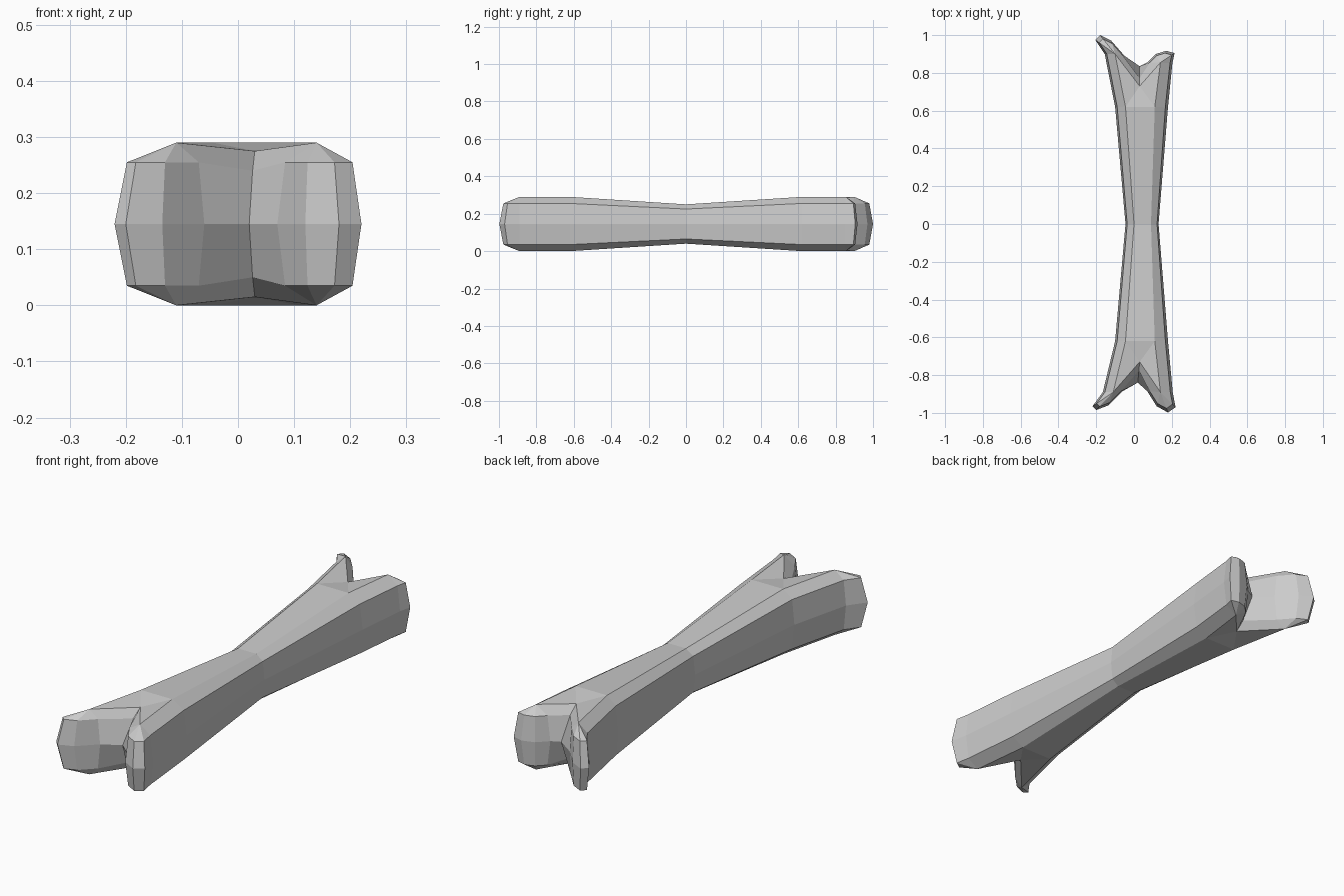
import bpy, bmesh

if "Cube" in bpy.data.objects:
    bpy.data.objects.remove(bpy.data.objects["Cube"])

MID_Z = 0.145

# Widest outline of each forked end, left to right (index 5 is the notch)
BACK = [(-.155, .90), (-.205, .975), (-.18, 1.0), (-.12, .97), (-.05, .89), (.03, .835),
        (.07, .855), (.115, .90), (.17, .917), (.215, .905), (.203, .85)]
FRONT = [(-.165, -.89), (-.22, -.965), (-.2, -.985), (-.135, -.96), (-.06, -.885), (.02, -.84),
         (.07, -.885), (.12, -.965), (.18, -.998), (.22, -.97), (.205, -.89)]


def column(mid, top, half, shoulder, blend=0.2):
    """Upper half of one vertical column: mid, shoulder and top points as (x, y, height)."""
    sx, sy = (m + (t - m) * blend for m, t in zip(mid, top))
    return [(*mid, 0), (sx, sy, shoulder), (*top, half)]


def fork(pts, s, left_top, right_top):
    """Columns around one forked end, including the flared sides of the shaft."""
    cols = [column((-.1, .62 * s), (-.045, .62 * s), .145, .11)]
    for i, p in enumerate(pts):
        if i == 5:
            cols.append(column(p, (.03, .73 * s), .13, .095, 0.6))
        else:
            cols.append(column(p, left_top if i < 5 else right_top, .145, .11))
    cols.append(column((.18, .62 * s), (.11, .62 * s), .145, .11))
    return cols


# Closed ring of columns: narrow waist, back fork, waist, front fork
back = fork(BACK, 1, (-.1, .90), (.14, .855))
front = fork(FRONT, -1, (-.11, -.89), (.14, -.89))
cols = ([column((-.045, 0), (0, 0), .105, .08)] + back
        + [column((.13, 0), (.09, 0), .105, .08)] + front[::-1])
n = len(cols)

bm = bmesh.new()
rings = []
for level, sign in ((2, -1), (1, -1), (0, 1), (1, 1), (2, 1)):
    rings.append([bm.verts.new((c[level][0], c[level][1], MID_Z + sign * c[level][2])) for c in cols])

# Side walls
for a, b in zip(rings, rings[1:]):
    for i in range(n):
        j = (i + 1) % n
        bm.faces.new((a[i], a[j], b[j], b[i]))

# Upper and lower surfaces: shaft halves and the fork webs
for r in (rings[0], rings[-1]):
    wl, wr = r[0], r[14]
    for e in (r[1:14], r[15:28][::-1]):
        bm.faces.new((wl, e[0], e[12], wr))
        bm.faces.new((e[0], e[6], e[12]))
        bm.faces.new((e[0], e[1], e[6]))
        bm.faces.new((e[12], e[6], e[11]))

bmesh.ops.remove_doubles(bm, verts=bm.verts, dist=0.0005)
bmesh.ops.recalc_face_normals(bm, faces=bm.faces)
mesh = bpy.data.meshes.new("bone")
bm.to_mesh(mesh)
bm.free()
bone = bpy.data.objects.new("bone", mesh)
bpy.context.collection.objects.link(bone)
